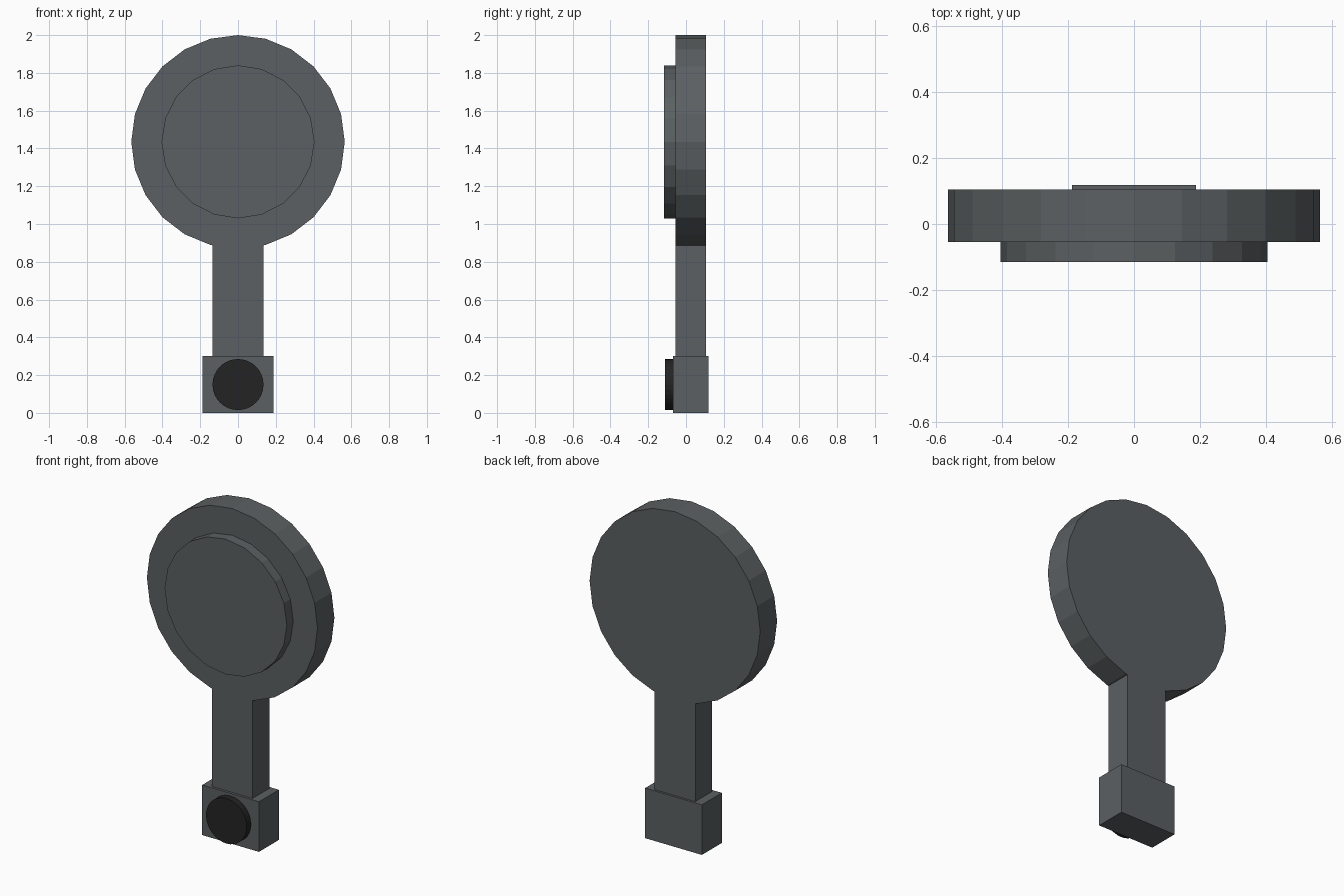
import bpy, bmesh
from math import sin, cos, tau

cube = bpy.data.objects.get("Cube")
if cube:
    bpy.data.objects.remove(cube, do_unlink=True)


def make_material(name, rgb):
    mat = bpy.data.materials.new(name)
    mat.use_nodes = True
    colour = (*rgb, 1)
    mat.diffuse_color = colour
    bsdf = mat.node_tree.nodes["Principled BSDF"]
    bsdf.inputs["Base Color"].default_value = colour
    bsdf.inputs["Roughness"].default_value = 0.8
    return mat


def circle(radius, z, sides):
    """Points in x, z, starting at the lowest one."""
    return [(radius * sin(tau * i / sides), z - radius * cos(tau * i / sides))
            for i in range(sides)]


def extrude_outline(name, outline, front, back, mat):
    """Solid with the given x, z outline between two y depths."""
    bm = bmesh.new()
    face = bm.faces.new([bm.verts.new((x, front, z)) for x, z in outline])
    result = bmesh.ops.extrude_face_region(bm, geom=[face], use_keep_orig=True)
    moved = [v for v in result["geom"] if isinstance(v, bmesh.types.BMVert)]
    bmesh.ops.translate(bm, verts=moved, vec=(0, back - front, 0))
    bmesh.ops.recalc_face_normals(bm, faces=bm.faces)
    mesh = bpy.data.meshes.new(name)
    bm.to_mesh(mesh)
    bm.free()
    mesh.materials.append(mat)
    obj = bpy.data.objects.new(name, mesh)
    bpy.context.collection.objects.link(obj)
    return obj


grey = make_material("slate grey", (0.105, 0.117, 0.122))
black = make_material("soft black", (0.017, 0.017, 0.017))

HEAD_Z = 1.435
NECK = 0.135
BASE_TOP = 0.3

# Round head and neck as one flat slab: the lowest circle point gives way to the neck
arc = circle(0.565, HEAD_Z, 24)[1:]
neck = [(-NECK, 0.887), (-NECK, BASE_TOP), (NECK, BASE_TOP), (NECK, 0.887)]
extrude_outline("head_and_neck", arc + neck, -0.055, 0.105, grey)

# Raised disc on the front of the head
extrude_outline("front_disc", circle(0.405, HEAD_Z, 20), -0.116, -0.055, grey)

# Base block
W = 0.188
extrude_outline("base_block", [(-W, 0), (W, 0), (W, BASE_TOP), (-W, BASE_TOP)],
                -0.07, 0.118, grey)

# Round knob on the base
extrude_outline("knob", circle(0.135, 0.15, 32), -0.11, -0.07, black)
